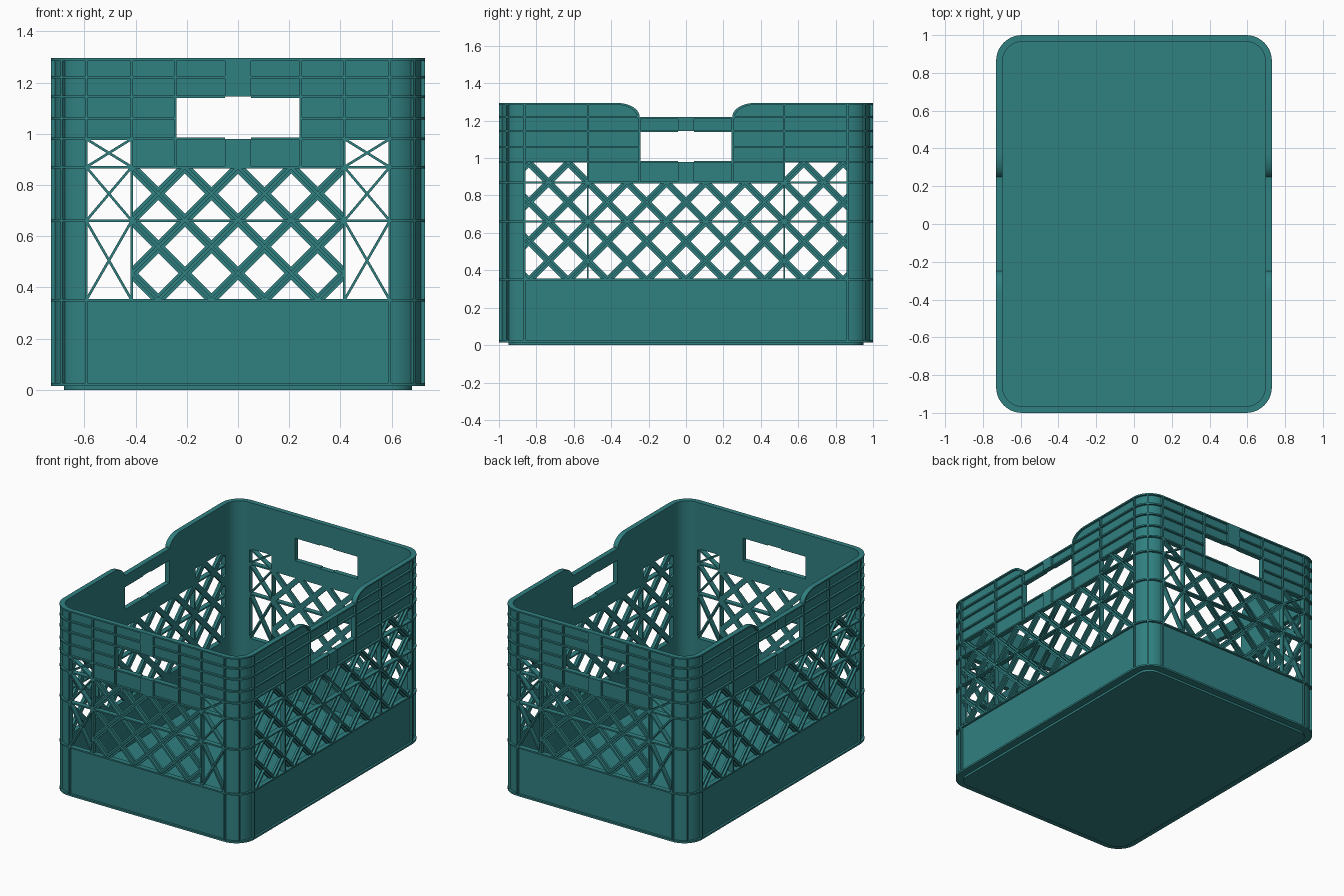
import bpy, bmesh
from math import sin, cos, pi

cube = bpy.data.objects.get("Cube")
if cube:
    bpy.data.objects.remove(cube)

teal = bpy.data.materials.new("teal plastic")
teal.use_nodes = True
color = (0.03, 0.215, 0.22, 1)
teal.diffuse_color = color
teal.node_tree.nodes["Principled BSDF"].inputs["Base Color"].default_value = color

HX, HY, TOP = 0.73, 1.0, 1.295       # half width, half length, height
R = 0.137                            # corner radius
CX, CY = HX - R, HY - R              # corner centre
THICK, RECESS, RIB = 0.035, 0.015, 0.01
BASE, SILL, MID, BAND, LOW, GRIP, HIGH, DIP = 0.02, 0.35, 0.66, 0.87, 0.98, 1.06, 1.145, 1.22
LEVELS = (SILL, MID, BAND, LOW, GRIP, HIGH, DIP)


# Mappings from flat drawing plus depth to space
def end(u, z, d):
    return (u, HY - d, z)


def side(u, z, d):
    return (HX - d, u, z)


def plan(x, y, z):
    return (x, y, z)


def prism(bm, face, pts, d0, d1):
    a = [bm.verts.new(face(u, v, d0)) for u, v in pts]
    b = [bm.verts.new(face(u, v, d1)) for u, v in pts]
    bm.faces.new(a)
    bm.faces.new(b[::-1])
    for i in range(len(pts)):
        j = (i + 1) % len(pts)
        bm.faces.new((a[j], a[i], b[i], b[j]))


def box(bm, face, u0, u1, z0, z1, d0=RECESS, d1=THICK):
    prism(bm, face, [(u0, z0), (u1, z0), (u1, z1), (u0, z1)], d0, d1)


def clip(pts, rect):
    u0, u1, z0, z1 = rect
    for axis, limit, sign in ((0, u0, 1), (0, u1, -1), (1, z0, 1), (1, z1, -1)):
        out = []
        for i, p in enumerate(pts):
            q = pts[i - 1]
            dp, dq = sign * (p[axis] - limit), sign * (q[axis] - limit)
            if (dp > 0) != (dq > 0):
                t = dq / (dq - dp)
                out.append((q[0] + t * (p[0] - q[0]), q[1] + t * (p[1] - q[1])))
            if dp > 0:
                out.append(p)
        pts = out
    return pts


def strip(bm, face, a, b, width, rect, d0, d1=THICK):
    du, dz = b[0] - a[0], b[1] - a[1]
    k = width / 2 / (du * du + dz * dz) ** 0.5
    n = (-dz * k, du * k)
    quad = [(a[0] + n[0], a[1] + n[1]), (a[0] - n[0], a[1] - n[1]),
            (b[0] - n[0], b[1] - n[1]), (b[0] + n[0], b[1] + n[1])]
    pts = clip(quad, rect)
    if len(pts) > 2:
        prism(bm, face, pts, d0, d1)


def lattice(bm, face, pitch, first, rect):
    z = BAND - pitch / 2
    for n in range(-8, 9):
        c = first + n * pitch
        for s in (-1, 1):
            a, b = (c - s, z - 1), (c + s, z + 1)
            strip(bm, face, a, b, 0.036, rect, 0.02)
            strip(bm, face, a, b, 0.012, rect, 0.004)


def finish(name, bm, mirror=True):
    bmesh.ops.recalc_face_normals(bm, faces=bm.faces)
    mesh = bpy.data.meshes.new(name)
    bm.to_mesh(mesh)
    bm.free()
    mesh.materials.append(teal)
    ob = bpy.data.objects.new(name, mesh)
    bpy.context.collection.objects.link(ob)
    bpy.ops.object.select_all(action='DESELECT')
    ob.select_set(True)
    bpy.context.view_layer.objects.active = ob
    bpy.ops.object.shade_smooth_by_angle(angle=0.6)
    if mirror:
        mod = ob.modifiers.new("Mirror", 'MIRROR')
        mod.use_axis = (True, True, False)
        mod.use_bisect_axis = (True, True, False)
    return ob


def arc(radius, a0=0, a1=pi / 2, steps=12):
    return [(CX + radius * cos(a0 + (a1 - a0) * i / steps),
             CY + radius * sin(a0 + (a1 - a0) * i / steps)) for i in range(steps + 1)]


def rounded_plate(bm, inset, z0, z1):
    q = arc(R - inset)
    pts = q + [(-x, y) for x, y in q[::-1]] + [(-x, -y) for x, y in q] + [(x, -y) for x, y in q[::-1]]
    prism(bm, plan, pts, z0, z1)


# Floor with a stepped foot
bm = bmesh.new()
rounded_plate(bm, 0.05, 0, 0.02)
rounded_plate(bm, 0, 0.015, 0.027)
finish("floor", bm, mirror=False)

# Rounded corner posts with rib rings
bm = bmesh.new()
inner = arc(R - THICK)[::-1]
prism(bm, plan, arc(R - RECESS) + inner, BASE, TOP)
for z in LEVELS:
    prism(bm, plan, arc(R) + inner, z - RIB / 2, z + RIB / 2)
prism(bm, plan, arc(R) + inner, TOP - RIB, TOP)
prism(bm, plan, arc(R, pi / 4 - 0.04, pi / 4 + 0.04, 2)
      + arc(R - THICK, pi / 4 + 0.04, pi / 4 - 0.04, 2), BASE, TOP)
finish("corner_posts", bm)

E = -0.02                            # overlap past the mirror plane
POST, COL, HOLE, TAB = CX, 0.415, 0.245, 0.05

# End wall panels
bm = bmesh.new()
box(bm, end, E, POST, BASE, SILL)
box(bm, end, E, COL, BAND, LOW)
box(bm, end, HOLE, POST, LOW, HIGH)
box(bm, end, E, POST, HIGH, TOP)
box(bm, end, E, TAB, BAND, LOW, 0)
box(bm, end, E, TAB, HIGH, TOP, 0)
finish("end_panels", bm)

# End wall ribs and rim
bm = bmesh.new()
for z, start in zip(LEVELS, (E, E, E, TAB, HOLE, TAB, TAB)):
    box(bm, end, start, POST, z - RIB / 2, z + RIB / 2, 0)
box(bm, end, E, POST, TOP - RIB, TOP, 0)
for u, z0 in ((POST, BASE), (COL, SILL), (HOLE, BAND)):
    box(bm, end, u - RIB / 2, u + RIB / 2, z0, TOP, 0)
finish("end_ribs", bm)

# End wall lattice and thin cross braces
bm = bmesh.new()
lattice(bm, end, COL / 2, COL / 4, (E, COL, SILL, BAND))
for z0, z1 in ((SILL, MID), (MID, BAND), (BAND, LOW)):
    rect = (COL, POST, z0, z1)
    strip(bm, end, (COL, z0), (POST, z1), RIB, rect, 0)
    strip(bm, end, (COL, z1), (POST, z0), RIB, rect, 0)
finish("end_lattice", bm)

POST, COL, HOLE, TAB = CY, 0.525, 0.248, 0.042

# Side wall panels with a dipped top edge
bm = bmesh.new()
curve = [(0.37 - 0.122 * sin(t), DIP + (TOP - DIP) * cos(t)) for t in [i * pi / 20 for i in range(11)]]
box(bm, side, E, POST, BASE, SILL)
box(bm, side, E, COL, BAND, LOW)
box(bm, side, HOLE, POST, LOW, HIGH)
prism(bm, side, [(POST, HIGH), (POST, TOP)] + curve + [(E, DIP), (E, HIGH)], RECESS, THICK)
box(bm, side, E, TAB, BAND, LOW, 0)
box(bm, side, E, TAB, HIGH, DIP, 0)
finish("side_panels", bm)

# Side wall ribs
bm = bmesh.new()
for z, start in zip(LEVELS, (E, E, E, TAB, HOLE, TAB, HOLE)):
    box(bm, side, start, POST, z - RIB / 2, z + RIB / 2, 0)
for u, z0, z1 in ((POST, BASE, TOP), (COL, SILL, TOP), (HOLE, BAND, DIP)):
    box(bm, side, u - RIB / 2, u + RIB / 2, z0, z1, 0)
finish("side_ribs", bm)

# Side rim following the dip
bm = bmesh.new()
lower = [(0.37 - 0.112 * sin(t), DIP - RIB + (TOP - DIP) * cos(t)) for t in [i * pi / 20 for i in range(11)]]
prism(bm, side, [(POST, TOP)] + curve + [(E, DIP), (E, DIP - RIB)] + lower[::-1] + [(POST, TOP - RIB)], 0, THICK)
finish("side_rim", bm)

# Side wall lattice
bm = bmesh.new()
lattice(bm, side, COL / 2.5, 0, (E, COL, SILL, BAND))
lattice(bm, side, COL / 2.5, 0, (COL, POST, SILL, LOW))
finish("side_lattice", bm)
